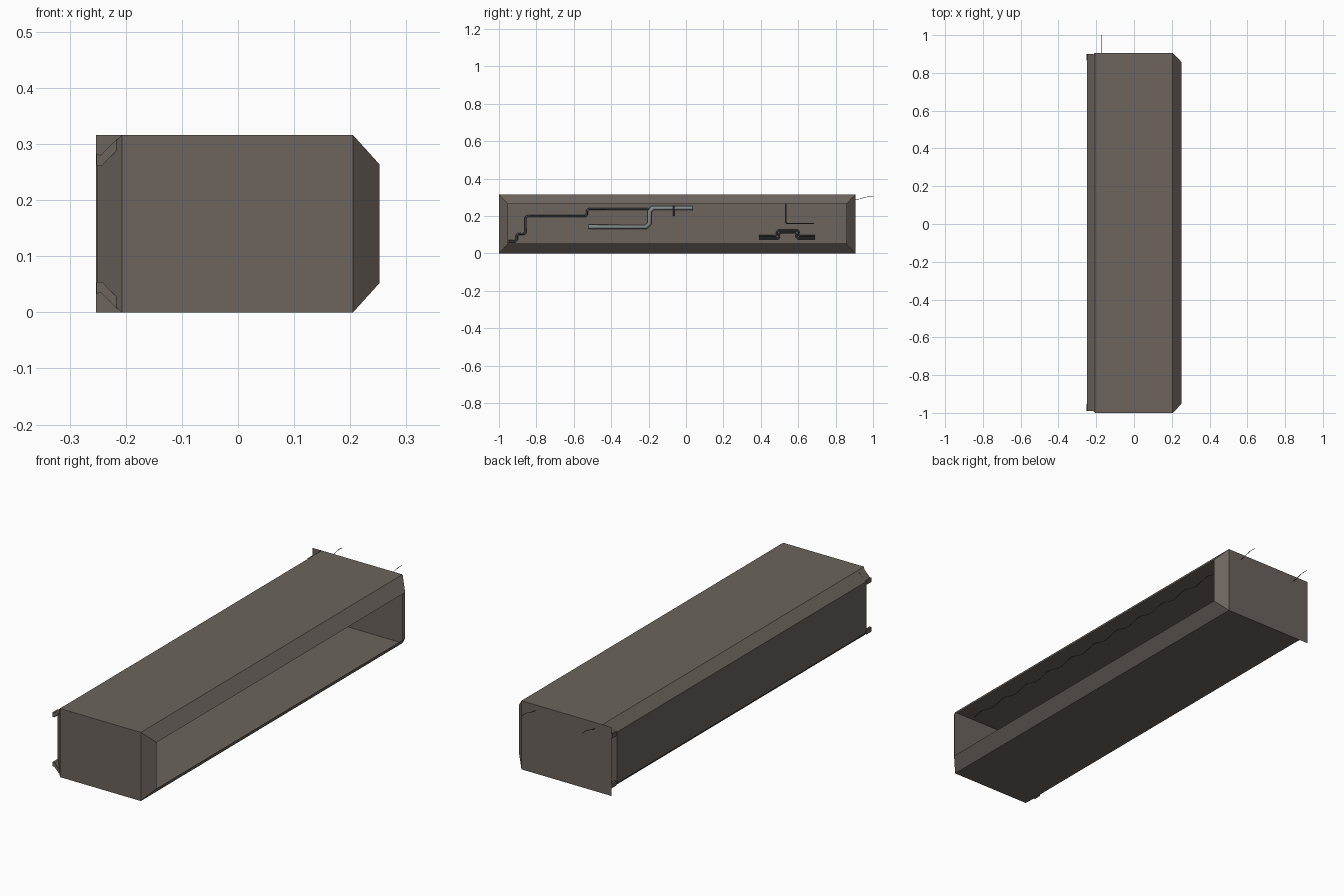
import bpy, bmesh, math

if "Cube" in bpy.data.objects:
    bpy.data.objects.remove(bpy.data.objects["Cube"])


def material(name, rgb):
    m = bpy.data.materials.new(name)
    m.diffuse_color = (*rgb, 1)
    m.use_nodes = True
    m.node_tree.nodes["Principled BSDF"].inputs["Base Color"].default_value = m.diffuse_color
    return m


BODY = material("brown_metal", (0.15, 0.127, 0.11))
DARK = material("dark_pipe", (0.06, 0.065, 0.065))
STEEL = material("steel_pipe", (0.22, 0.25, 0.25))


def mesh_object(name, bm, mat):
    me = bpy.data.meshes.new(name)
    bm.to_mesh(me)
    bm.free()
    ob = bpy.data.objects.new(name, me)
    bpy.context.collection.objects.link(ob)
    me.materials.append(mat)
    return ob


def ring(bm, x, y0, y1, z0, z1):
    return [bm.verts.new((x, y, z)) for y, z in ((y0, z0), (y1, z0), (y1, z1), (y0, z1))]


def bridge(bm, a, b):
    for i in range(4):
        j = (i + 1) % 4
        bm.faces.new((a[i], a[j], b[j], b[i]))


# Hollow shell: closed panel on the left, open bevelled mouth on the right
Y0, Y1, H = -1.0, 0.905, 0.316
bm = bmesh.new()
rings = [ring(bm, -0.25, Y0 + 0.045, Y1 - 0.045, 0.04, H - 0.04),
         ring(bm, -0.207, Y0, Y1, 0, H),
         ring(bm, 0.205, Y0, Y1, 0, H),
         ring(bm, 0.252, Y0 + 0.048, Y1 - 0.048, 0.052, H - 0.052)]
for a, b in zip(rings, rings[1:]):
    bridge(bm, a, b)
bm.faces.new(rings[0])
bmesh.ops.recalc_face_normals(bm, faces=bm.faces)
mesh_object("corridor_shell", bm, BODY)

# Flat flange extending the back end wall
bm = bmesh.new()
bm.faces.new([bm.verts.new((x, Y1, z)) for x, z in
              ((-0.253, 0), (-0.207, 0), (-0.207, H), (-0.253, H))])
mesh_object("end_flange", bm, BODY)

# Diagonal corner brackets on the left frame
PROFILE = [(-0.215, 0.31), (-0.215, 0.29), (-0.242, 0.262), (-0.252, 0.262), (-0.252, 0.283),
           (-0.245, 0.28)]
for end, y0, y1 in (("front", -0.99, -0.953), ("back", 0.865, 0.9)):
    for level, flip in (("upper", False), ("lower", True)):
        bm = bmesh.new()
        f = bm.faces.new([bm.verts.new((x, y0, H - z if flip else z)) for x, z in PROFILE])
        ext = bmesh.ops.extrude_face_region(bm, geom=[f])
        bmesh.ops.translate(bm, vec=(0, y1 - y0, 0),
                            verts=[v for v in ext["geom"] if isinstance(v, bmesh.types.BMVert)])
        bmesh.ops.recalc_face_normals(bm, faces=bm.faces)
        mesh_object(f"{end}_{level}_bracket", bm, BODY)


def tube(name, points, radius, mat):
    cu = bpy.data.curves.new(name, "CURVE")
    cu.dimensions = "3D"
    cu.bevel_depth = radius
    cu.bevel_resolution = 2
    cu.use_fill_caps = True
    sp = cu.splines.new("POLY")
    sp.points.add(len(points) - 1)
    for p, co in zip(sp.points, points):
        p.co = (*co, 1)
    ob = bpy.data.objects.new(name, cu)
    bpy.context.collection.objects.link(ob)
    cu.materials.append(mat)
    return ob


def wall_pipe(name, yz, radius, mat, x=-0.236):
    # cut each bend into a short diagonal so corners look rounded
    pts = [yz[0]]
    for a, b, c in zip(yz, yz[1:], yz[2:]):
        for q in (a, c):
            d = math.dist(q, b)
            t = min(radius * 1.5, d * 0.4) / d
            pts.append((b[0] + (q[0] - b[0]) * t, b[1] + (q[1] - b[1]) * t))
    pts.append(yz[-1])
    tube(name, [(x, y, z) for y, z in pts], radius, mat)


# Pipes running along the inside of the left wall
wall_pipe("long_stepped_pipe", [(-0.95, 0.065), (-0.905, 0.065), (-0.905, 0.105), (-0.857, 0.105),
                                (-0.857, 0.2), (-0.53, 0.2), (-0.53, 0.238), (-0.2, 0.238)],
          0.006, DARK)
wall_pipe("thick_pipe", [(-0.52, 0.142), (-0.195, 0.142), (-0.195, 0.243), (0.035, 0.243)],
          0.012, STEEL)
wall_pipe("pipe_clamp", [(-0.065, 0.2), (-0.065, 0.256)], 0.004, DARK, -0.226)
wall_pipe("thin_cable", [(0.535, 0.27), (0.535, 0.16), (0.685, 0.16)], 0.003, DARK)
for i, z in enumerate((0.08, 0.093)):
    s = 0.006 if i else -0.006
    wall_pipe(f"twin_pipe_{i + 1}", [(0.39, z), (0.493 - s, z), (0.493 - s, z + 0.03),
                                     (0.597 + s, z + 0.03), (0.597 + s, z), (0.69, z)],
              0.005, DARK)

# Thin slack cables below the ceiling, poking out of the back end
for side, x in (("left", -0.17), ("right", 0.135)):
    pts = []
    for i in range(79):
        y = -0.95 + i * 0.025
        pts.append((x, y, 0.296 + 0.008 * math.sin(y * 40)))
    tube(f"{side}_ceiling_cable", pts, 0.0012, DARK)
